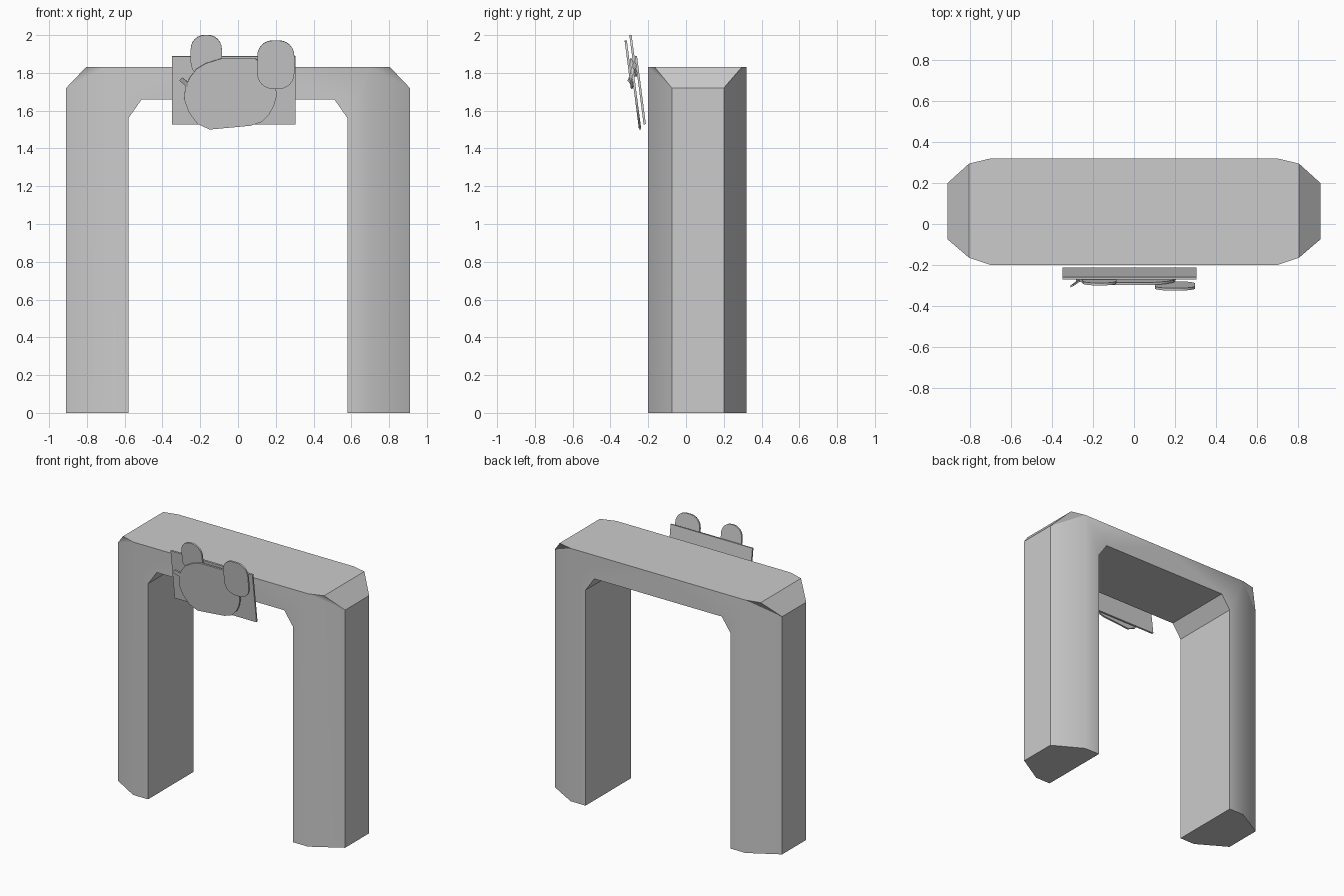
import bpy
import bmesh
import math
from mathutils import Vector

cube = bpy.data.objects.get("Cube")
if cube:
    bpy.data.objects.remove(cube, do_unlink=True)

grey = bpy.data.materials.new("plain grey")
grey.use_nodes = True
colour = (0.6, 0.6, 0.6, 1)
grey.diffuse_color = colour
grey.node_tree.nodes["Principled BSDF"].inputs["Base Color"].default_value = colour


def make_object(name, bm):
    mesh = bpy.data.meshes.new(name)
    bm.to_mesh(mesh)
    bm.free()
    obj = bpy.data.objects.new(name, mesh)
    bpy.context.collection.objects.link(obj)
    mesh.materials.append(grey)
    return obj


def shade(obj, degrees):
    bpy.ops.object.select_all(action="DESELECT")
    obj.select_set(True)
    bpy.context.view_layer.objects.active = obj
    bpy.ops.object.shade_smooth_by_angle(angle=math.radians(degrees))


# Arch: half of the gateway, mirrored across the middle
TOP, FOOT, SHOULDER = 1.83, 0, 1.72
bm = bmesh.new()
profile = [(0, 1.66), (0.51, 1.66), (0.58, 1.56), (0.58, FOOT), (0.7, FOOT), (0.7, TOP), (0, TOP)]


def side(y, y_corner, y_end):
    flat = [bm.verts.new((x, y, z)) for x, z in profile]
    foot = bm.verts.new((0.91, y_end, FOOT))
    shoulder = bm.verts.new((0.91, y_end, SHOULDER))
    corner = bm.verts.new((0.805, y_corner, TOP))
    bm.faces.new(flat)
    bm.faces.new([flat[4], foot, shoulder, flat[5]])
    bm.faces.new([flat[5], shoulder, corner])
    return flat, foot, shoulder, corner


f, f_foot, f_shoulder, f_corner = side(-0.2, -0.165, -0.075)
b, b_foot, b_shoulder, b_corner = side(0.32, 0.295, 0.2)
for i in range(3):
    bm.faces.new([f[i], f[i + 1], b[i + 1], b[i]])
bm.faces.new([f[3], f[4], f_foot, b_foot, b[4], b[3]])
bm.faces.new([f_foot, b_foot, b_shoulder, f_shoulder])
bm.faces.new([f_shoulder, b_shoulder, b_corner, f_corner])
bm.faces.new([f[6], f[5], f_corner, b_corner, b[5], b[6]])
bmesh.ops.recalc_face_normals(bm, faces=bm.faces)
arch = make_object("arch", bm)
shade(arch, 33)
mirror = arch.modifiers.new("mirror", "MIRROR")
mirror.use_clip = True
weighted = arch.modifiers.new("weighted normals", "WEIGHTED_NORMAL")
weighted.keep_sharp = True

# Sign plates: outlines on a forward-leaning plane
LEAN = 0.13


def plate(name, outline, y, thickness=0.012, yaw=0):
    """Extrude an (x, z) outline; y is the front depth at height 1.7."""
    bm = bmesh.new()
    x0 = outline[0][0]
    verts = [bm.verts.new((x, y - LEAN * (z - 1.7) + yaw * (x - x0), z)) for x, z in outline]
    face = bm.faces.new(verts)
    extruded = bmesh.ops.extrude_face_region(bm, geom=[face])["geom"]
    moved = [g for g in extruded if isinstance(g, bmesh.types.BMVert)]
    bmesh.ops.translate(bm, verts=moved, vec=Vector((0, thickness, LEAN * thickness)))
    bmesh.ops.recalc_face_normals(bm, faces=bm.faces)
    obj = make_object(name, bm)
    shade(obj, 40)
    return obj


def rounded(cx, cz, w, h, r, steps=6):
    """Outline of a rounded rectangle."""
    points = []
    for quarter, (sx, sz) in enumerate([(1, 1), (-1, 1), (-1, -1), (1, -1)]):
        for i in range(steps + 1):
            a = math.pi / 2 * (quarter + i / steps)
            points.append((cx + sx * (w / 2 - r) + r * math.cos(a),
                           cz + sz * (h / 2 - r) + r * math.sin(a)))
    return points


plate("sign_board", [(-0.35, 1.527), (0.305, 1.527), (0.305, 1.888), (-0.35, 1.888)], -0.247)

head = [(-0.285, 1.66), (-0.28, 1.72), (-0.255, 1.775), (-0.22, 1.82), (-0.17, 1.85),
        (-0.09, 1.875), (0.09, 1.875), (0.155, 1.835), (0.195, 1.775), (0.205, 1.68),
        (0.19, 1.625), (0.165, 1.58), (0.125, 1.54), (0.065, 1.52), (-0.15, 1.5),
        (-0.215, 1.53), (-0.26, 1.59)]
plate("sign_head", head, -0.275)
plate("right_ear", rounded(-0.168, 1.89, 0.165, 0.22, 0.075), -0.261)
plate("left_ear", rounded(0.2, 1.843, 0.196, 0.255, 0.08), -0.29)

# Small tab at the edge of the head
plate("side_tab", [(-0.31, 1.76), (-0.295, 1.775), (-0.265, 1.75), (-0.265, 1.725), (-0.28, 1.73)],
      -0.302, 0.01, yaw=0.6)
